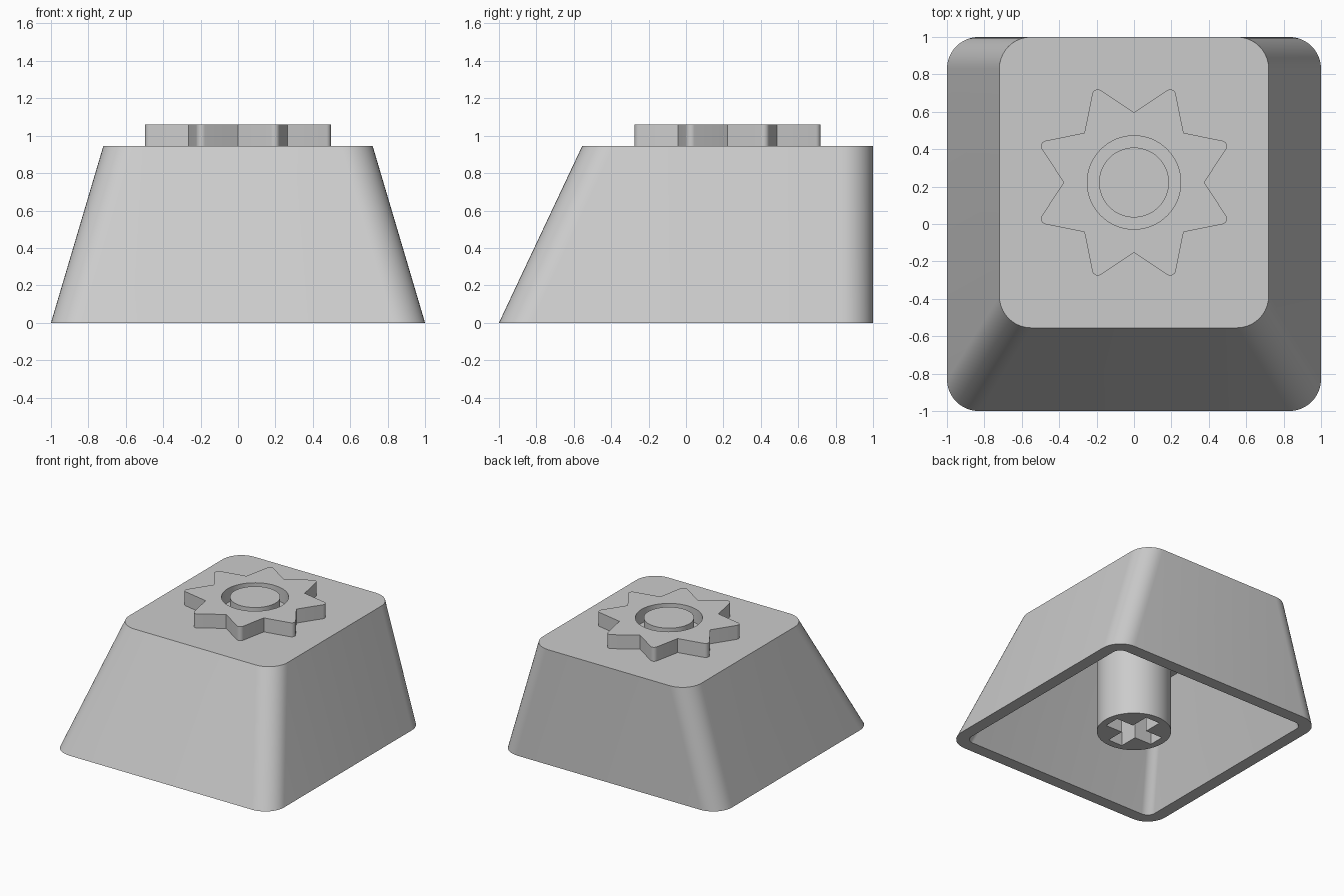
import bpy, bmesh
from math import sin, cos, pi, radians
from mathutils import Vector

cube = bpy.data.objects.get("Cube")
if cube:
    bpy.data.objects.remove(cube)

grey = bpy.data.materials.new("light_grey_plastic")
grey.use_nodes = True
colour = (0.6, 0.6, 0.6, 1)
grey.diffuse_color = colour
grey.node_tree.nodes["Principled BSDF"].inputs["Base Color"].default_value = colour

TOP = 0.945        # height of the cap's top face
ROOF = 0.85        # underside of the top
WALL = 0.1
STAR_Y = 0.222     # emblem centre


def finish(name, bm):
    bmesh.ops.recalc_face_normals(bm, faces=bm.faces[:])
    mesh = bpy.data.meshes.new(name)
    bm.to_mesh(mesh)
    bm.free()
    mesh.materials.append(grey)
    obj = bpy.data.objects.new(name, mesh)
    bpy.context.collection.objects.link(obj)
    bpy.ops.object.select_all(action='DESELECT')
    obj.select_set(True)
    bpy.context.view_layer.objects.active = obj
    bpy.ops.object.shade_smooth_by_angle(angle=radians(30))
    return obj


def arc(cx, cy, r, start, end, steps):
    angles = [start + (end - start) * i / steps for i in range(steps + 1)]
    return [(cx + r * cos(a), cy + r * sin(a)) for a in angles]


def circle(r, cy=0, n=64):
    return arc(0, cy, r, 0, 2 * pi, n)[:-1]


def rounded_rect(hx, y0, y1, r):
    centres = [(hx - r, y1 - r), (r - hx, y1 - r), (r - hx, y0 + r), (hx - r, y0 + r)]
    pts = []
    for k, (cx, cy) in enumerate(centres):
        pts += arc(cx, cy, r, k * pi / 2, (k + 1) * pi / 2, 10)
    return pts


def prism(name, outlines, z0, z1):
    """Extrude an outline, with optional hole outlines, from z0 to z1."""
    bm = bmesh.new()
    for pts in outlines:
        vs = [bm.verts.new((x, y, z0)) for x, y in pts]
        for a, b in zip(vs, vs[1:] + vs[:1]):
            bm.edges.new((a, b))
    bmesh.ops.triangle_fill(bm, edges=bm.edges[:], use_beauty=True, normal=(0, 0, 1))
    new = bmesh.ops.extrude_face_region(bm, geom=bm.faces[:])["geom"]
    moved = [v for v in new if isinstance(v, bmesh.types.BMVert)]
    bmesh.ops.translate(bm, verts=moved, vec=Vector((0, 0, z1 - z0)))
    return finish(name, bm)


# Hollow cap shell: one skin lofted up the outside and down the inside
bm = bmesh.new()
sections = [
    (rounded_rect(1 - WALL, WALL - 1, 1 - WALL, 0.07), 0),
    (rounded_rect(1, -1, 1, 0.17), 0),
    (rounded_rect(0.72, -0.555, 1, 0.17), TOP),
    (rounded_rect(0.72 - WALL, WALL - 0.555, 1 - WALL, 0.07), ROOF),
]
rings = [[bm.verts.new((x, y, z)) for x, y in pts] for pts, z in sections]
n = len(rings[0])
for lower, upper in ((0, 1), (1, 2), (3, 0)):
    for i in range(n):
        j = (i + 1) % n
        bm.faces.new((rings[lower][i], rings[lower][j], rings[upper][j], rings[upper][i]))
bm.faces.new(rings[2])
bm.faces.new(rings[3])
finish("cap_shell", bm)

# Raised eight-pointed star with rounded tips and a round hole
star = []
tip, half = radians(22.5), radians(57)
for k in range(8):
    a = k * pi / 4
    star.append((0.375 * cos(a), STAR_Y + 0.375 * sin(a)))
    a += tip
    star += arc(0.506 * cos(a), STAR_Y + 0.506 * sin(a), 0.03, a - half, a + half, 8)
prism("star_emblem", [star, circle(0.25, STAR_Y)], TOP - 0.01, 1.06)
prism("emblem_disc", [circle(0.187, STAR_Y)], TOP - 0.01, 1.06)

# Mounting stem with a cross-shaped socket
L, W = 0.22, 0.065
quarter = [(L, -W), (L, W), (W, W)]
cross = []
for k in range(4):
    c, s = round(cos(k * pi / 2)), round(sin(k * pi / 2))
    cross += [(x * c - y * s, x * s + y * c) for x, y in quarter]
prism("stem", [circle(0.28), cross], 0.01, ROOF + 0.02)
prism("stem_socket_floor", [cross], 0.45, ROOF + 0.02)
